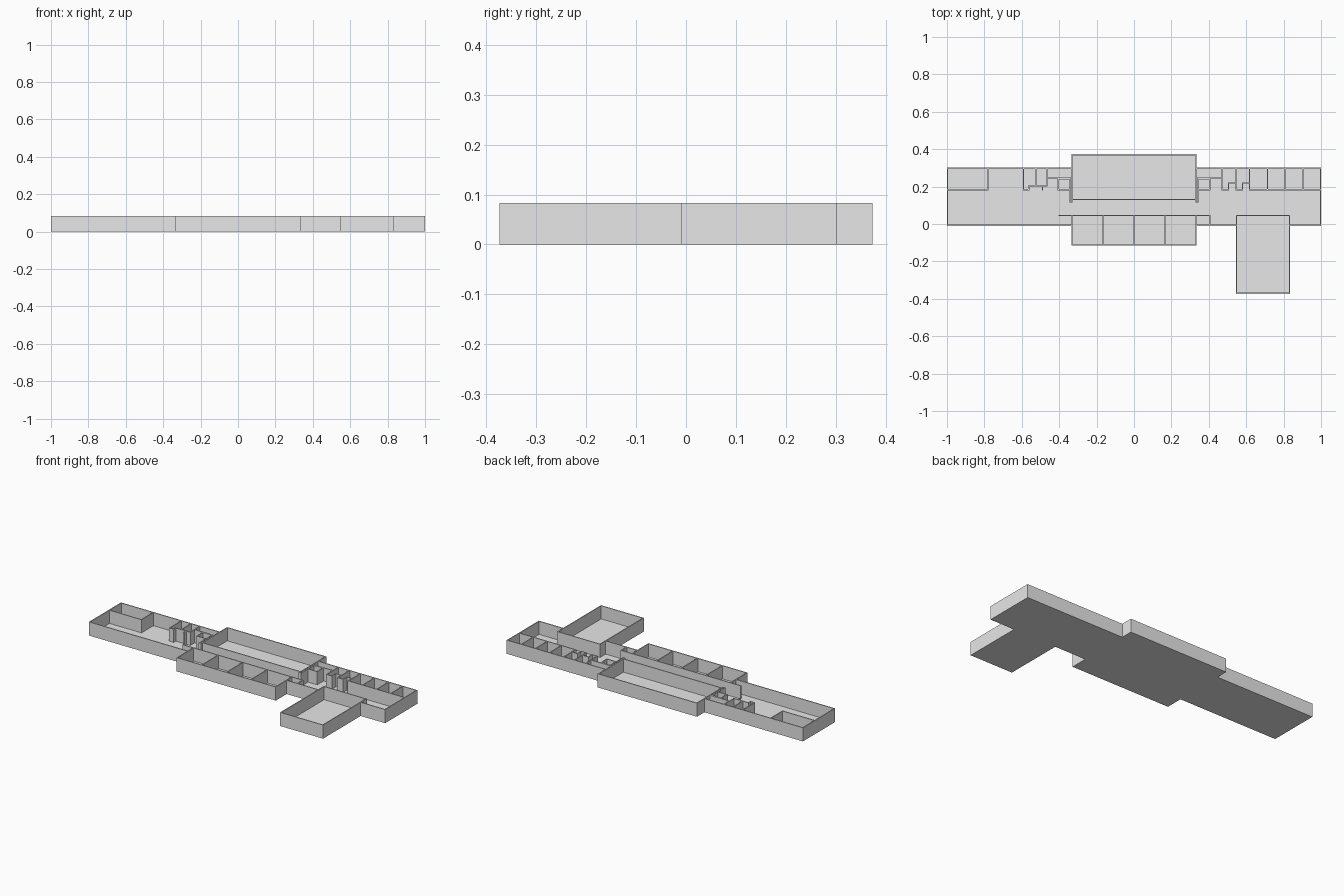
import bpy
import bmesh
from mathutils import Matrix, Vector

default_cube = bpy.data.objects.get("Cube")
if default_cube:
    bpy.data.objects.remove(default_cube, do_unlink=True)

HEIGHT = 0.083
THICK = 0.006
SLAB = 0.003

plaster = bpy.data.materials.new("light_grey_plaster")
plaster.use_nodes = True
grey = (0.8, 0.8, 0.8, 1)
plaster.diffuse_color = grey
plaster.node_tree.nodes["Principled BSDF"].inputs["Base Color"].default_value = grey


def add_box(bm, x_min, x_max, y_min, y_max, top):
    """Add an axis-aligned block standing on the ground."""
    size = Vector((x_max - x_min, y_max - y_min, top))
    centre = Vector((x_min + x_max, y_min + y_max, top)) / 2
    matrix = Matrix.Translation(centre) @ Matrix.Diagonal(size).to_4x4()
    bmesh.ops.create_cube(bm, size=1, matrix=matrix)


def finish(name, bm):
    mesh = bpy.data.meshes.new(name)
    bm.to_mesh(mesh)
    bm.free()
    mesh.materials.append(plaster)
    obj = bpy.data.objects.new(name, mesh)
    bpy.context.collection.objects.link(obj)
    return obj


def walls(name, *paths):
    """Raise thin walls along axis-aligned polylines."""
    bm = bmesh.new()
    half = THICK / 2
    for path in paths:
        for (ax, ay), (bx, by) in zip(path, path[1:]):
            add_box(bm, min(ax, bx) - half, max(ax, bx) + half,
                    min(ay, by) - half, max(ay, by) + half, HEIGHT)
    return finish(name, bm)


def mirrored(path):
    return [(-x, y) for x, y in path]


def floor(name, x_min, x_max, y_min, y_max):
    bm = bmesh.new()
    add_box(bm, x_min, x_max, y_min, y_max, SLAB)
    return finish(name, bm)


# Wall centre lines shared by several parts
END = 1 - THICK / 2
FRONT, BACK = -0.007, 0.298
HALL = 0.332
HALL_BACK = 0.37
ROOM_FRONT, ROOM_BACK = -0.112, 0.046
WING_LEFT, WING_RIGHT, WING_FRONT = 0.548, 0.832, -0.37
PARTITION = 0.183

# Floor slabs
floor("main_floor", -END, END, FRONT, BACK)
floor("hall_floor", -HALL, HALL, BACK, HALL_BACK)
floor("front_rooms_floor", -HALL, HALL, ROOM_FRONT, FRONT)
floor("wing_floor", WING_LEFT, WING_RIGHT, WING_FRONT, FRONT)

# Outer walls of the long block
walls("west_outer_wall",
      [(-HALL, FRONT), (-END, FRONT), (-END, BACK), (-HALL, BACK)])
walls("east_outer_wall",
      [(WING_RIGHT, FRONT), (END, FRONT), (END, BACK), (HALL, BACK)],
      [(HALL, FRONT), (WING_LEFT, FRONT)])

# Large hall at the back
walls("hall_walls",
      [(-HALL, 0.13), (-HALL, HALL_BACK), (HALL, HALL_BACK), (HALL, 0.13), (-HALL, 0.13)])

# Row of front rooms, with dividers
walls("front_room_walls",
      [(-HALL, ROOM_BACK), (-HALL, ROOM_FRONT), (HALL, ROOM_FRONT), (HALL, ROOM_BACK)],
      [(-0.4, ROOM_BACK), (0.405, ROOM_BACK), (0.405, FRONT)],
      *[[(HALL * i / 2, ROOM_FRONT), (HALL * i / 2, ROOM_BACK)] for i in (-1, 0, 1)])

# Projecting wing
walls("wing_walls",
      [(WING_LEFT, ROOM_BACK), (WING_LEFT, WING_FRONT), (WING_RIGHT, WING_FRONT),
       (WING_RIGHT, ROOM_BACK), (WING_LEFT, ROOM_BACK)])

# Lobbies beside the hall, the same at both ends
booth = [(0.343, 0.24), (0.405, 0.24), (0.405, PARTITION), (0.343, PARTITION)]
jamb = [(0.343, 0.24), (0.343, 0.117), (HALL, 0.117), (HALL, 0.13)]
lobby = [(HALL, 0.245), (0.465, 0.245)]
for side, flip in (("east", list), ("west", mirrored)):
    walls(side + "_lobby_walls", flip(booth), flip(jamb), flip(lobby))

# Closets with stepped doorways
walls("east_closets",
      [(0.47, BACK), (0.47, PARTITION), (0.505, PARTITION), (0.505, 0.22), (0.545, 0.22)],
      [(0.545, BACK), (0.545, PARTITION), (0.58, PARTITION), (0.58, 0.22), (0.617, 0.22)])
walls("west_closets",
      [(-0.59, BACK), (-0.59, PARTITION), (-0.563, PARTITION), (-0.563, 0.203), (-0.525, 0.203)],
      [(-0.525, BACK), (-0.525, 0.203), (-0.49, 0.203), (-0.49, PARTITION)],
      [(-0.465, BACK), (-0.465, 0.203), (-0.49, 0.203)])

# Corner room at one end and a row of small rooms at the other
walls("west_corner_room", [(-END, PARTITION), (-0.78, PARTITION), (-0.78, BACK)])
walls("east_small_rooms",
      [(0.617, PARTITION), (END, PARTITION)],
      *[[(x, PARTITION), (x, BACK)] for x in (0.617, 0.713, 0.808, 0.903)])
